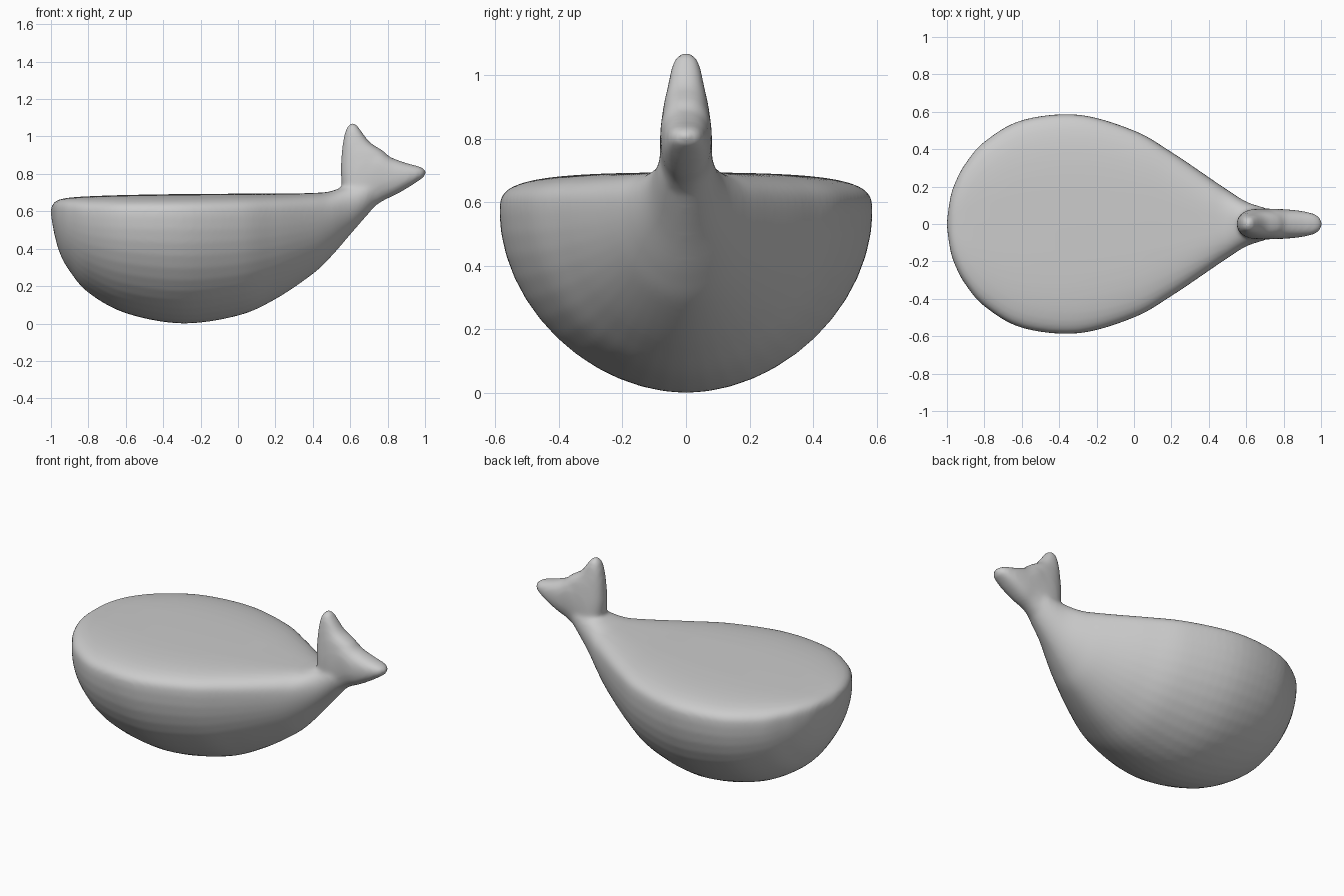
import bpy, bmesh, math
from mathutils import Vector

if "Cube" in bpy.data.objects:
    bpy.data.objects.remove(bpy.data.objects["Cube"])

SEG = 48


def smooth_rows(rows, steps):
    """Catmull-Rom interpolation through rows of numbers."""
    rows = [Vector(r) for r in rows]
    out = []
    for i in range(len(rows) - 1):
        p1, p2 = rows[i], rows[i + 1]
        p0 = rows[i - 1] if i else p1
        p3 = rows[i + 2] if i + 2 < len(rows) else p2
        for k in range(steps):
            t = k / steps
            out.append(p1 + 0.5 * t * ((p2 - p0) + t * ((2 * p0 - 5 * p1 + 4 * p2 - p3)
                       + t * (3 * (p1 - p2) + p3 - p0))))
    return out + [rows[-1]]


def spow(v, n):
    return math.copysign(abs(v) ** (2 / n), v)


def loft(bm, rings):
    """Closed skin through rings of points."""
    vs = [[bm.verts.new(p) for p in ring] for ring in rings]
    for a, b in zip(vs, vs[1:]):
        for j in range(SEG):
            k = (j + 1) % SEG
            bm.faces.new((a[j], a[k], b[k], b[j]))
    bm.faces.new(vs[0][::-1])
    bm.faces.new(vs[-1])


def body_ring(s):
    x, w, zb, zw, zt, n = s
    ring = []
    for j in range(SEG):
        a = 2 * math.pi * j / SEG
        c, d = math.cos(a), math.sin(a)
        m, h = (n, zt - zw) if d > 0 else (1.9, zw - zb)
        ring.append((x, max(w, 0.002) * spow(c, m), zw + h * spow(d, m)))
    return ring


def fluke_ring(s):
    ax, az, bx, bz, t = s
    ring = []
    for j in range(SEG):
        a = 2 * math.pi * j / SEG
        c, d = spow(math.cos(a), 2.4), spow(math.sin(a), 2.4)
        ring.append(((ax + bx) / 2 + (bx - ax) / 2 * c, t * d,
                     (az + bz) / 2 + (bz - az) / 2 * c))
    return ring


# body stations: x, half width, bottom, widest height, top, top squareness
BODY = [
    (-1.00, 0.02, 0.58, 0.60, 0.62, 2.5),
    (-0.98, 0.15, 0.47, 0.59, 0.65, 3.0),
    (-0.95, 0.235, 0.37, 0.585, 0.664, 3.3),
    (-0.90, 0.325, 0.28, 0.58, 0.673, 3.5),
    (-0.80, 0.44, 0.165, 0.57, 0.68, 3.5),
    (-0.60, 0.555, 0.055, 0.57, 0.687, 3.5),
    (-0.30, 0.585, 0.00, 0.57, 0.692, 3.5),
    (0.00, 0.50, 0.042, 0.57, 0.694, 3.5),
    (0.20, 0.385, 0.13, 0.57, 0.694, 3.4),
    (0.40, 0.25, 0.265, 0.575, 0.698, 3.0),
    (0.50, 0.182, 0.36, 0.59, 0.708, 2.5),
    (0.60, 0.12, 0.475, 0.63, 0.75, 2.1),
    (0.70, 0.086, 0.59, 0.70, 0.80, 2.0),
    (0.76, 0.06, 0.66, 0.73, 0.80, 2.0)]

# tail fluke lobes: edge point A (x, z), edge point B (x, z), half thickness
UPPER = [
    (0.56, 0.70, 0.75, 0.65, 0.082), (0.55, 0.80, 0.82, 0.80, 0.082),
    (0.552, 0.88, 0.80, 0.90, 0.073), (0.56, 0.96, 0.71, 0.965, 0.058),
    (0.572, 1.02, 0.665, 1.02, 0.046), (0.587, 1.055, 0.64, 1.055, 0.033),
    (0.606, 1.072, 0.62, 1.072, 0.01)]
REAR = [
    (0.57, 0.76, 0.67, 0.58, 0.082), (0.70, 0.94, 0.765, 0.65, 0.082),
    (0.82, 0.887, 0.84, 0.687, 0.077), (0.90, 0.858, 0.91, 0.727, 0.068),
    (0.96, 0.842, 0.965, 0.763, 0.054), (0.99, 0.83, 0.993, 0.783, 0.035),
    (1.005, 0.815, 1.005, 0.802, 0.01)]

bm = bmesh.new()
loft(bm, [body_ring(s) for s in smooth_rows(BODY, 6)])
for lobe in (UPPER, REAR):
    loft(bm, [fluke_ring(s) for s in smooth_rows(lobe, 6)])
bmesh.ops.recalc_face_normals(bm, faces=bm.faces)

mesh = bpy.data.meshes.new("whale_body")
bm.to_mesh(mesh)
bm.free()
whale = bpy.data.objects.new("whale_body", mesh)
bpy.context.collection.objects.link(whale)

# fuse body and tail into one soft skin
fuse = whale.modifiers.new("fuse", 'REMESH')
fuse.mode = 'VOXEL'
fuse.voxel_size = 0.011
fuse.use_smooth_shade = True
soft = whale.modifiers.new("soften", 'SMOOTH')
soft.factor = 0.5
soft.iterations = 10
